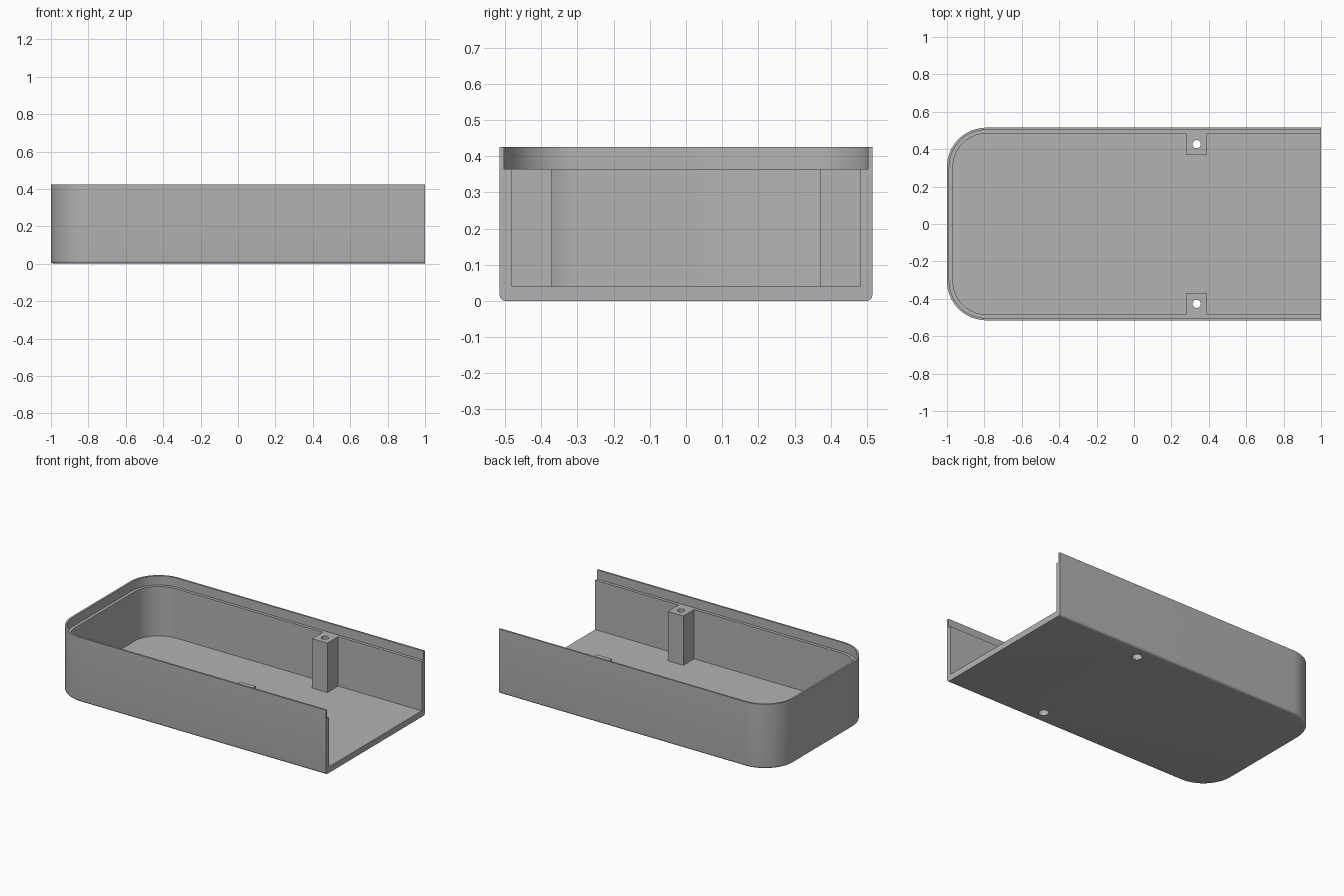
import bpy
import bmesh
from math import sin, cos, pi, radians
from mathutils import Matrix

cube = bpy.data.objects.get("Cube")
if cube:
    bpy.data.objects.remove(cube, do_unlink=True)

HALF_W, HEIGHT, FLOOR, LEDGE = 0.515, 0.425, 0.04, 0.365
LIP, WALL, CORNER, FILLET = 0.012, 0.032, 0.21, 0.016
POST_X, POST_Y, POST_SIZE = 0.335, 0.427, 0.112

grey = bpy.data.materials.new("plain grey")
grey.use_nodes = True
grey.diffuse_color = (0.45, 0.45, 0.45, 1)
grey.node_tree.nodes["Principled BSDF"].inputs["Base Color"].default_value = grey.diffuse_color


def make_object(name, bm):
    bmesh.ops.recalc_face_normals(bm, faces=bm.faces)
    mesh = bpy.data.meshes.new(name)
    bm.to_mesh(mesh)
    bm.free()
    mesh.materials.append(grey)
    obj = bpy.data.objects.new(name, mesh)
    bpy.context.collection.objects.link(obj)
    return obj


def u_outline(inset, steps=16):
    """U-shaped plan, open at +x, moved inwards by inset."""
    r, w = CORNER - inset, HALF_W - inset
    arc = [(-1 + CORNER - r * sin(a), w - r + r * cos(a))
           for a in (pi / 2 * i / steps for i in range(steps + 1))]
    half = [(1, w)] + arc
    return half + [(x, -y) for x, y in reversed(half)]


def make_tray():
    # Wall section as (inset, height), from underside up and over to the floor
    section = [(FILLET * (1 - sin(a)), FILLET * (1 - cos(a)))
               for a in (pi / 2 * i / 6 for i in range(7))]
    section += [(0, HEIGHT), (LIP, HEIGHT), (LIP, LEDGE), (WALL, LEDGE), (WALL, FLOOR)]
    bm = bmesh.new()
    rings = [[bm.verts.new((x, y, z)) for x, y in u_outline(d)] for d, z in section]
    for a, b in zip(rings, rings[1:]):
        for i in range(len(a) - 1):
            bm.faces.new((a[i], a[i + 1], b[i + 1], b[i]))
    # Underside, floor and the cut open end
    bm.faces.new(rings[0])
    bm.faces.new(rings[-1])
    bm.faces.new([r[0] for r in rings] + [r[-1] for r in reversed(rings)])
    return make_object("tray", bm)


def make_post(name, side):
    top, base = LEDGE, FLOOR
    outer = HALF_W - WALL
    inner = POST_Y - POST_SIZE / 2
    bm = bmesh.new()
    bmesh.ops.create_cube(bm, size=1, matrix=Matrix.Translation(
        (POST_X, side * (inner + outer) / 2, (top + base) / 2)) @
        Matrix.Diagonal((POST_SIZE, outer - inner, top - base, 1)))
    return make_object(name, bm)


def make_cutter(side):
    """Stepped screw hole: wide from below, narrow through the top."""
    bm = bmesh.new()
    rings = []
    for r, z in ((0.031, -0.1), (0.031, 0.25), (0.022, 0.25), (0.022, 0.5)):
        rings.append([bm.verts.new((POST_X + r * cos(2 * pi * i / 32),
                                    side * POST_Y + r * sin(2 * pi * i / 32), z))
                      for i in range(32)])
    for a, b in zip(rings, rings[1:]):
        for i in range(32):
            j = (i + 1) % 32
            bm.faces.new((a[i], a[j], b[j], b[i]))
    bm.faces.new(rings[0])
    bm.faces.new(rings[-1])
    cutter = make_object("screw_hole_cutter", bm)
    cutter.hide_render = True
    return cutter


def cut(obj, cutter):
    bpy.context.view_layer.objects.active = obj
    mod = obj.modifiers.new("screw hole", 'BOOLEAN')
    mod.operation, mod.solver, mod.object = 'DIFFERENCE', 'EXACT', cutter
    bpy.ops.object.modifier_apply(modifier=mod.name)


tray = make_tray()
parts = [tray]
for name, side in (("back_screw_post", 1), ("front_screw_post", -1)):
    post = make_post(name, side)
    cutter = make_cutter(side)
    cut(tray, cutter)
    cut(post, cutter)
    bpy.data.objects.remove(cutter, do_unlink=True)
    parts.append(post)

# Smooth rounded walls, crisp edges
bpy.ops.object.select_all(action='DESELECT')
for obj in parts:
    obj.select_set(True)
bpy.context.view_layer.objects.active = tray
bpy.ops.object.shade_smooth_by_angle(angle=radians(30))
